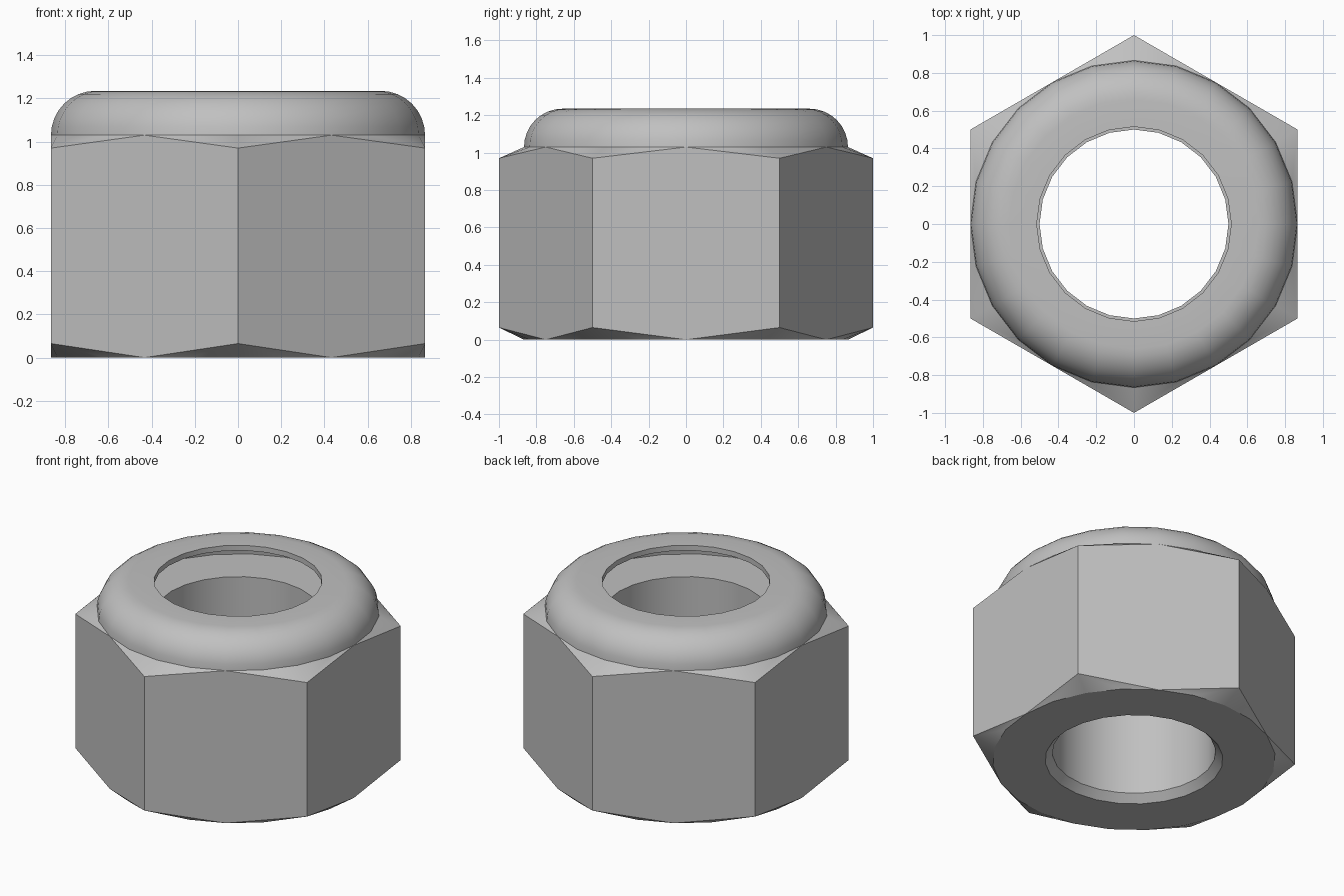
import bpy
import bmesh
from math import sin, cos, pi, radians

cube = bpy.data.objects.get("Cube")
if cube:
    bpy.data.objects.remove(cube, do_unlink=True)

SEG = 24            # sides of every round part
FLAT = cos(pi / 6)  # centre to flat of a hexagon with corners at radius 1
TOP = 1.03          # height of the hexagonal body

steel = bpy.data.materials.new("grey steel")
grey = (0.53, 0.53, 0.53, 1)
steel.diffuse_color = grey
steel.use_nodes = True
steel.node_tree.nodes["Principled BSDF"].inputs["Base Color"].default_value = grey


def ring(bm, r, z, n=SEG, start=0.0):
    return [bm.verts.new((r * cos(start + 2 * pi * i / n),
                          r * sin(start + 2 * pi * i / n), z)) for i in range(n)]


def bridge(bm, a, b):
    n = len(a)
    for i in range(n):
        j = (i + 1) % n
        bm.faces.new((a[i], a[j], b[j], b[i]))


def finish(bm, name, angle):
    bmesh.ops.recalc_face_normals(bm, faces=bm.faces)
    mesh = bpy.data.meshes.new(name)
    bm.to_mesh(mesh)
    bm.free()
    mesh.materials.append(steel)
    obj = bpy.data.objects.new(name, mesh)
    bpy.context.collection.objects.link(obj)
    bpy.ops.object.select_all(action='DESELECT')
    obj.select_set(True)
    bpy.context.view_layer.objects.active = obj
    bpy.ops.object.shade_smooth_by_angle(angle=radians(angle))
    return obj


# Hexagonal body: end faces, bore with a chamfered mouth at the bottom
bm = bmesh.new()
low = ring(bm, FLAT, 0)
high = ring(bm, FLAT, TOP)
bore = [ring(bm, 0.545, 0), ring(bm, 0.5, 0.05), ring(bm, 0.5, TOP)]
loops = [low] + bore + [high]
for a, b in zip(loops, loops[1:]):
    bridge(bm, a, b)

# Corner chamfers fan out from each corner to the circle
low_corner = ring(bm, 1, 0.065, 6, pi / 6)
high_corner = ring(bm, 1, 0.97, 6, pi / 6)
for k in range(6):
    for circle, corner in ((low, low_corner), (high, high_corner)):
        for i in range(4 * k, 4 * k + 4):
            bm.faces.new((corner[k], circle[i], circle[(i + 1) % SEG]))
    # Flat side, meeting the circles at its middle
    bm.faces.new((low_corner[k - 1], low[4 * k], low_corner[k],
                  high_corner[k], high[4 * k], high_corner[k - 1]))
finish(bm, "hex_body", 23)

# Hollow rounded collar: outer skin, lip and inner skin as one closed section
bm = bmesh.new()
STEPS = 8
CX, LIP, WALL, R = 0.661, 0.515, 0.035, 0.205
arc = [i * pi / 2 / STEPS for i in range(STEPS + 1)]
outer = [(CX + R * cos(t), TOP + R * sin(t)) for t in arc]
inner = [(CX + (R - WALL) * cos(t), TOP + (R - WALL) * sin(t)) for t in reversed(arc)]
outer[0] = (FLAT, TOP)
section = outer + [(LIP, TOP + R), (LIP, TOP + R - WALL)] + inner
rings = [ring(bm, r, z) for r, z in section]
for i, a in enumerate(rings):
    bridge(bm, a, rings[(i + 1) % len(rings)])
finish(bm, "locking_collar", 30)
